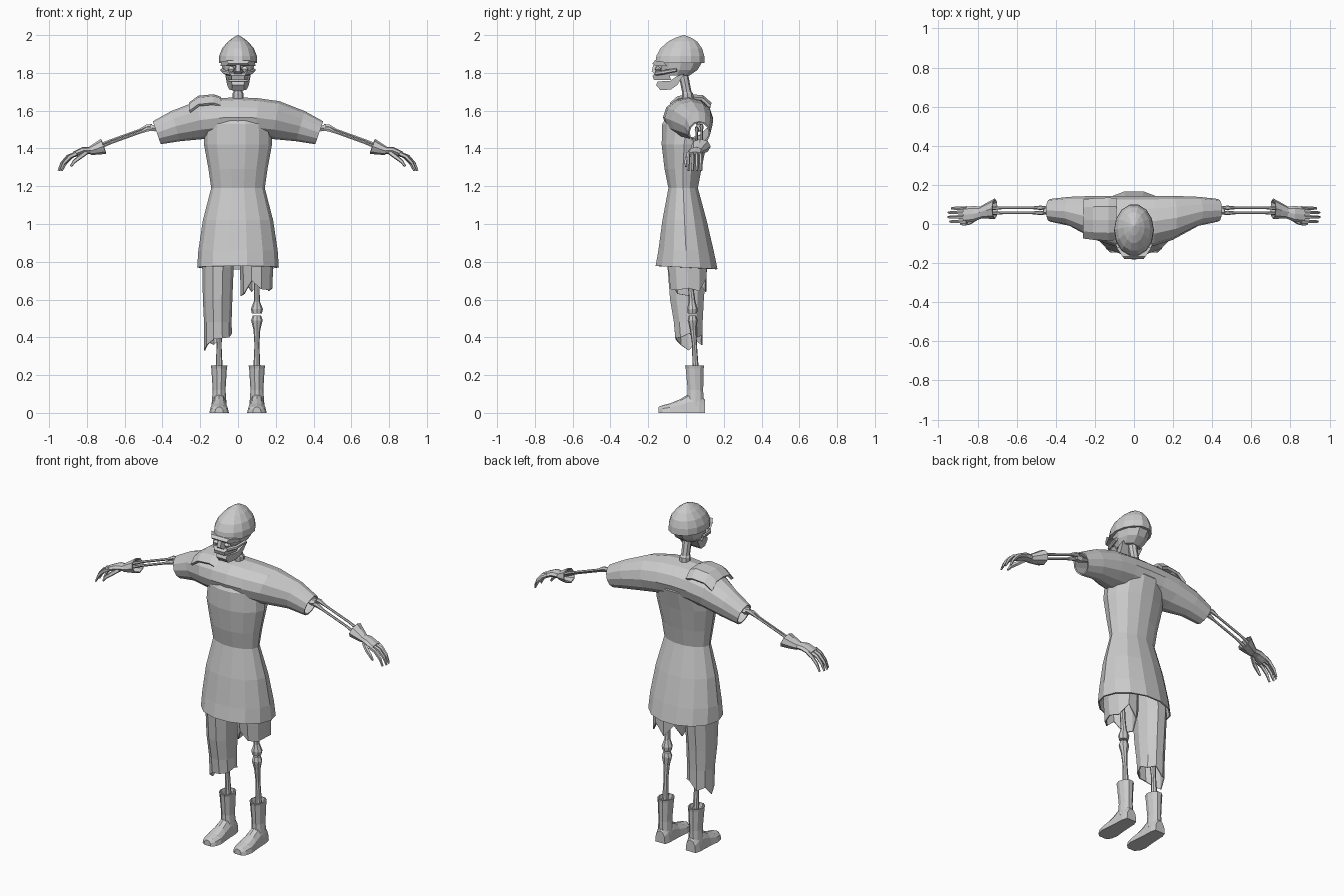
import bpy, bmesh, math
from mathutils import Vector

X, Y, Z = Vector((1, 0, 0)), Vector((0, 1, 0)), Vector((0, 0, 1))


def material(name, v):
    m = bpy.data.materials.new(name)
    m.diffuse_color = (v, v, v, 1)
    return m


GREY = material("plain grey", 0.6)
PALE = material("pale eye", 0.9)


def make(name, verts, faces, mat=GREY):
    bm = bmesh.new()
    vs = [bm.verts.new(v) for v in verts]
    for f in faces:
        bm.faces.new([vs[i] for i in f])
    bmesh.ops.recalc_face_normals(bm, faces=bm.faces)
    me = bpy.data.meshes.new(name)
    bm.to_mesh(me)
    bm.free()
    me.materials.append(mat)
    ob = bpy.data.objects.new(name, me)
    bpy.context.collection.objects.link(ob)
    return ob


def loft(name, secs, u=X, v=None, n=8, caps=(True, True), phase=0.0, mat=GREY):
    """Elliptical sections (x, y, z, ru, rv) joined into a tube."""
    cs = [Vector(s[:3]) for s in secs]
    verts, faces = [], []
    for k, s in enumerate(secs):
        d = (cs[min(k + 1, len(cs) - 1)] - cs[max(k - 1, 0)]).normalized()
        w = v if v is not None else d.cross(u).normalized()
        for i in range(n):
            a = 2 * math.pi * (i + phase) / n
            verts.append(cs[k] + u * s[3] * math.cos(a) + w * s[4] * math.sin(a))
    for k in range(len(secs) - 1):
        for i in range(n):
            j = (i + 1) % n
            faces.append((k * n + i, k * n + j, k * n + n + j, k * n + n + i))
    if caps[0]:
        faces.append(tuple(range(n)))
    if caps[1]:
        faces.append(tuple(range(len(verts) - n, len(verts))))
    return make(name, verts, faces, mat)


def prism(name, pts):
    """Side profile of (y, z, half width) points, closed on both sides."""
    n = len(pts)
    verts = [(s * w, y, z) for s in (-1, 1) for y, z, w in pts]
    faces = [(i, (i + 1) % n, n + (i + 1) % n, n + i) for i in range(n)]
    return make(name, verts, faces + [tuple(range(n)), tuple(range(n, 2 * n))])


def thicken(ob, t):
    m = ob.modifiers.new("thickness", 'SOLIDIFY')
    m.thickness, m.offset = t, -1


# Tunic: body and sleeves united, then opened at hem and cuffs
tunic = loft("tunic", [(0, 0.003, 0.77, 0.216, 0.168), (0, 0.0, 0.86, 0.21, 0.15),
                       (0, -0.008, 1.02, 0.186, 0.12), (0, -0.015, 1.19, 0.142, 0.08),
                       (0, -0.016, 1.29, 0.156, 0.1), (0, -0.01, 1.42, 0.18, 0.122),
                       (0, 0.005, 1.53, 0.175, 0.134), (0, 0.015, 1.64, 0.08, 0.075)],
             X, Y, 14)
half = [(0.43, 0.07, 1.483, 0.058, 0.064), (0.33, 0.065, 1.518, 0.074, 0.083),
        (0.2, 0.032, 1.55, 0.112, 0.102), (0.1, 0.015, 1.562, 0.128, 0.104)]
secs = [(-s[0], *s[1:]) for s in half] + [(0, 0.01, 1.565, 0.132, 0.106)] + half[::-1]
sleeves = loft("sleeves", secs, Y, None, 12)
b = tunic.modifiers.new("join", 'BOOLEAN')
b.operation, b.solver, b.object = 'UNION', 'EXACT', sleeves
dg = bpy.context.evaluated_depsgraph_get()
joined = bpy.data.meshes.new_from_object(tunic.evaluated_get(dg))
tunic.modifiers.clear()
tunic.data = joined
bpy.data.objects.remove(sleeves)
bm = bmesh.new()
bm.from_mesh(joined)
bm.normal_update()
ends = []
for f in bm.faces:
    c = f.calc_center_median()
    if (f.normal.z < -0.9 and c.z < 0.8) or (abs(f.normal.x) > 0.8 and abs(c.x) > 0.41):
        ends.append(f)
bmesh.ops.delete(bm, geom=ends, context='FACES')
for vert in bm.verts:                       # hem dips slightly at the back
    if vert.co.z < 0.78:
        vert.co.z -= 0.05 * vert.co.y
bm.to_mesh(joined)
bm.free()
thicken(tunic, 0.008)

# Shoulder pad: plate draped over one shoulder
rows = [(-0.26, 0.0, 0.635), (-0.21, 0.036, 0.86), (-0.13, 0.044, 1.0), (-0.09, 0.03, 0.9)]
drape = [(-0.085, 1.61), (-0.045, 1.645), (0.02, 1.655), (0.09, 1.65), (0.135, 1.61)]
verts = []
for x, lift, w in rows:
    for y, z in drape:
        verts.append((x, 0.035 + (y - 0.035) * (0.75 + 0.25 * w), z + lift - 0.012))
faces = [(r * 5 + c, r * 5 + c + 1, r * 5 + c + 6, r * 5 + c + 5)
         for r in range(3) for c in range(4)]
pad = make("shoulder_pad", verts, faces)
thicken(pad, 0.015)

# Neck
loft("neck", [(0, 0.012, 1.63, 0.03, 0.03), (0, 0.008, 1.69, 0.03, 0.03),
              (0, 0.004, 1.7, 0.024, 0.025), (0, -0.02, 1.82, 0.026, 0.026)], X, Y, 8)

# Helmet and skull
loft("helmet", [(0, -0.032, 1.852, 0.102, 0.134), (0, -0.03, 1.89, 0.1, 0.13),
                (0, -0.025, 1.93, 0.084, 0.113), (0, -0.018, 1.965, 0.054, 0.08),
                (0, -0.014, 1.985, 0.028, 0.045), (0, -0.01, 2.0, 0.003, 0.003)], X, Y, 14)
loft("skull_base", [(0, -0.025, 1.855, 0.09, 0.115), (0, -0.035, 1.815, 0.08, 0.1),
                    (0, -0.05, 1.785, 0.062, 0.07)], X, Y, 10)
prism("brow", [(-0.12, 1.86, 0.09), (-0.165, 1.865, 0.06), (-0.178, 1.85, 0.05),
               (-0.165, 1.838, 0.06), (-0.1, 1.836, 0.092)])
prism("nose_ridge", [(-0.12, 1.845, 0.012), (-0.172, 1.845, 0.01), (-0.182, 1.808, 0.012),
                     (-0.165, 1.795, 0.022), (-0.12, 1.795, 0.022)])
prism("upper_jaw", [(-0.09, 1.8, 0.062), (-0.16, 1.8, 0.046), (-0.177, 1.785, 0.034),
                    (-0.17, 1.763, 0.034), (-0.08, 1.763, 0.05)])
prism("lower_jaw", [(-0.01, 1.795, 0.068), (-0.05, 1.782, 0.064), (-0.085, 1.757, 0.054),
                    (-0.15, 1.755, 0.034), (-0.158, 1.735, 0.032), (-0.135, 1.708, 0.032),
                    (-0.08, 1.712, 0.046), (-0.045, 1.737, 0.058)])


def arm(s, side):
    def tube(name, secs, n=6, **kw):
        return loft(side + name, [(s * p[0], *p[1:]) for p in secs], Y, None, n, **kw)
    # Arm bones with elbow joint
    tube("upper_arm_bone", [(0.2, 0.05, 1.57, 0.02, 0.02), (0.25, 0.055, 1.56, 0.013, 0.013),
                            (0.4, 0.07, 1.515, 0.013, 0.013), (0.44, 0.07, 1.508, 0.024, 0.02),
                            (0.465, 0.07, 1.51, 0.02, 0.018)])
    for name, dy, dz in (("radius_bone", 0.013, 0.008), ("ulna_bone", -0.013, -0.006)):
        tube(name, [(0.455, 0.07 + dy, 1.51 + dz, 0.009, 0.012),
                    (0.48, 0.07 + dy, 1.508 + dz, 0.011, 0.014),
                    (0.52, 0.07 + dy, 1.49 + dz, 0.007, 0.007),
                    (0.67, 0.07 + dy, 1.436 + dz, 0.007, 0.007),
                    (0.77, 0.065 + dy, 1.395 + dz, 0.011, 0.01)])
    # Glove cuff, palm, fingers and thumb
    cuff = tube("glove_cuff", [(0.712, 0.078, 1.411, 0.053, 0.042),
                               (0.745, 0.07, 1.399, 0.043, 0.033),
                               (0.785, 0.06, 1.386, 0.03, 0.022)], 8, caps=(False, True))
    thicken(cuff, 0.006)
    tube("palm", [(0.77, 0.06, 1.39, 0.028, 0.018), (0.82, 0.052, 1.388, 0.04, 0.019),
                  (0.87, 0.047, 1.368, 0.041, 0.015)], 8)
    for i, (y, r) in enumerate(((0.012, -0.006), (0.035, 0.004), (0.058, 0.002), (0.08, -0.014))):
        tube("finger_%d" % (i + 1),
             [(0.855, y, 1.373, 0.011, 0.012), (0.896 + r, y, 1.357, 0.01, 0.011),
              (0.928 + r, y, 1.322, 0.009, 0.009), (0.947 + r, y, 1.282, 0.006, 0.005)], 5)
    tube("thumb", [(0.8, 0.035, 1.382, 0.014, 0.013), (0.84, 0.008, 1.352, 0.012, 0.012),
                   (0.868, 0.0, 1.33, 0.01, 0.01), (0.885, 0.0, 1.305, 0.006, 0.006)], 5)


def leg(s, side):
    x = 0.1 * s
    # Thigh and shin bones, flared at the knee
    loft(side + "thigh_bone", [(x, 0.01, 0.95, 0.02, 0.02), (x, 0.025, 0.67, 0.014, 0.014),
                               (x, 0.032, 0.59, 0.016, 0.018), (x, 0.034, 0.55, 0.032, 0.028),
                               (x, 0.034, 0.525, 0.026, 0.024)], X, Y, 8)
    loft(side + "shin_bone", [(x, 0.035, 0.515, 0.022, 0.02), (x, 0.035, 0.49, 0.031, 0.026),
                              (x, 0.038, 0.44, 0.018, 0.017), (x, 0.045, 0.36, 0.013, 0.013),
                              (x, 0.05, 0.25, 0.018, 0.016), (x, 0.05, 0.15, 0.02, 0.018)],
         X, Y, 8)
    # Boot shaft
    shaft = loft(side + "boot_shaft", [(x, 0.045, 0.25, 0.044, 0.053), (x, 0.046, 0.235, 0.041, 0.05),
                                       (x, 0.05, 0.12, 0.034, 0.043), (x, 0.05, 0.04, 0.04, 0.046)],
                 X, Y, 10, caps=(False, True))
    thicken(shaft, 0.007)
    # Boot foot: domed sections along y on a flat sole
    verts, n = [], 7
    for y, w, h in ((0.1, 0.032, 0.07), (0.07, 0.041, 0.105), (0.015, 0.043, 0.1),
                    (-0.03, 0.046, 0.073), (-0.085, 0.052, 0.05), (-0.125, 0.044, 0.04),
                    (-0.145, 0.022, 0.032)):
        for i in range(n):
            a = math.pi * i / (n - 1)
            verts.append((x + w * math.cos(a), y, h * math.sin(a) ** 0.8 if 0 < i < n - 1 else 0))
    faces = [(k * n + i, k * n + (i + 1) % n, k * n + n + (i + 1) % n, k * n + n + i)
             for k in range(6) for i in range(n)]
    make(side + "boot_foot", verts, faces + [tuple(range(n)), tuple(range(6 * n, 7 * n))])
    # Eye
    loft(side + "eye", [(0.036 * s, -0.15, 1.805, 0.008, 0.006), (0.036 * s, -0.148, 1.82, 0.021, 0.017),
                        (0.036 * s, -0.15, 1.835, 0.008, 0.006)], X, Y, 8, mat=PALE)
    # Cheekbone
    loft(side + "cheekbone", [(0.04 * s, -0.16, 1.797, 0.012, 0.008), (0.07 * s, -0.12, 1.803, 0.012, 0.01),
                              (0.083 * s, -0.05, 1.815, 0.01, 0.01)], Z, None, 6)


for s, side in ((1, "left_"), (-1, "right_")):
    arm(s, side)
    leg(s, side)


def trouser(name, secs, ragged):
    ob = loft(name, secs, X, Y, len(ragged), caps=(False, False))
    last = len(ob.data.vertices) - len(ragged)
    for i, z in enumerate(ragged):
        ob.data.vertices[last + i].co.z = z
    thicken(ob, 0.006)


# Torn trousers: one long leg, one short
trouser("long_trouser_leg", [(-0.09, 0.0, 0.98, 0.085, 0.085), (-0.106, 0.005, 0.77, 0.083, 0.108),
                             (-0.108, 0.005, 0.6, 0.078, 0.094), (-0.107, 0.012, 0.48, 0.073, 0.08),
                             (-0.106, 0.015, 0.4, 0.074, 0.075)],
        [0.42, 0.40, 0.41, 0.36, 0.38, 0.33, 0.36, 0.39, 0.395, 0.40])
trouser("short_trouser_leg", [(0.09, 0.0, 0.98, 0.085, 0.085), (0.098, 0.008, 0.78, 0.088, 0.108),
                              (0.098, 0.012, 0.65, 0.084, 0.1)],
        [0.66, 0.645, 0.71, 0.64, 0.70, 0.62, 0.63, 0.70, 0.655, 0.65])
